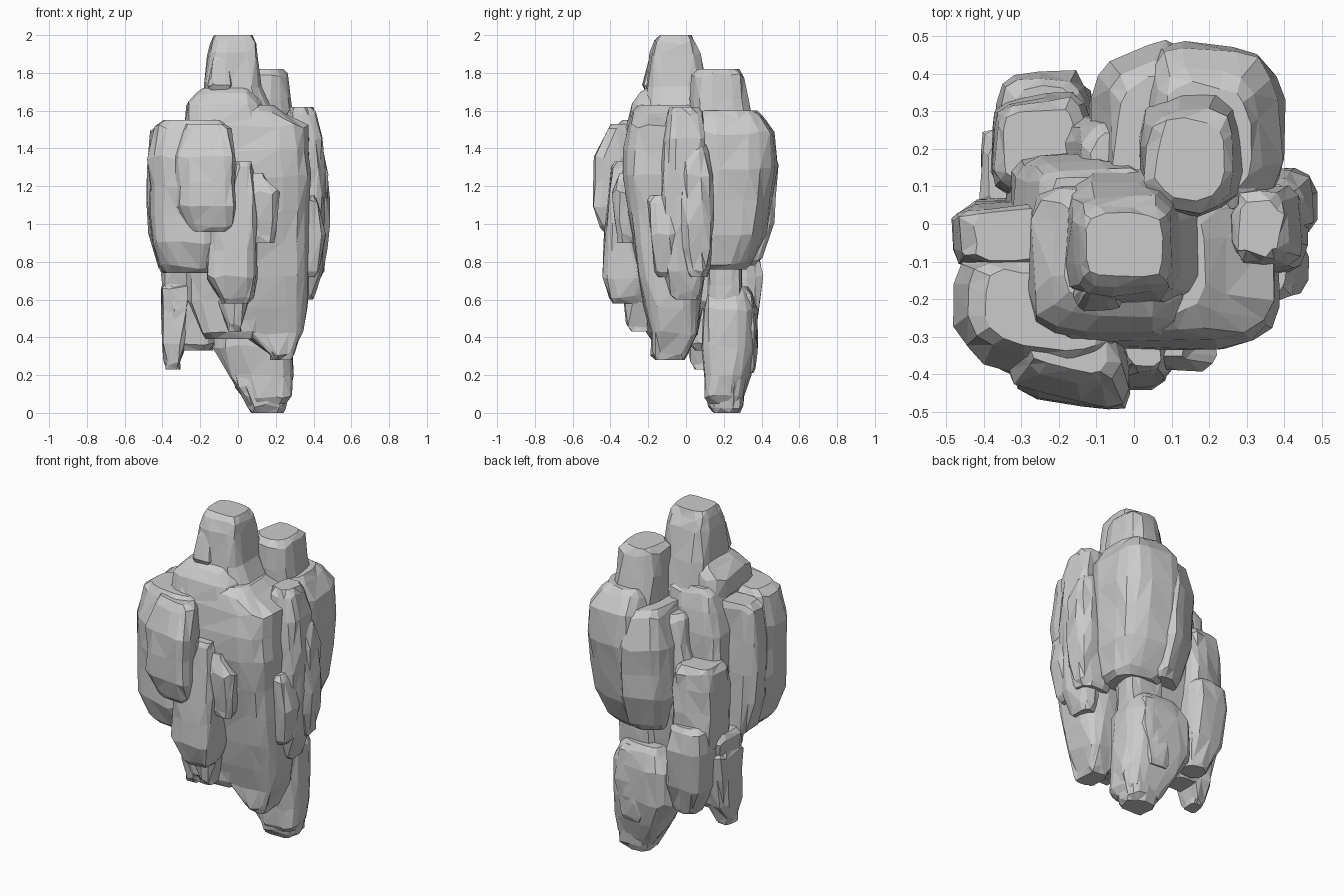
import bpy, bmesh, math, random

random.seed(4)


def rock(name, *rings, sides=14, power=4.0, rough=0.009, skew=0.0):
    """Faceted boulder lofted through rounded-box rings (z, x0, x1, y0, y1).
    skew slides y along x so a face can run diagonally."""
    full = []
    # Add in-between rings, then close both ends with small bevel rings
    for a, b in zip(rings, rings[1:]):
        n = max(1, round((b[0] - a[0]) / 0.16))
        full += [[p + (q - p) * i / n for p, q in zip(a, b)] for i in range(n)]
    full.append(list(rings[-1]))

    def inset(r, k):
        z, x0, x1, y0, y1 = r
        cx, cy = (x0 + x1) / 2, (y0 + y1) / 2
        return [z, cx + (x0 - cx) * k, cx + (x1 - cx) * k,
                cy + (y0 - cy) * k, cy + (y1 - cy) * k]

    lo, hi = list(full[0]), list(full[-1])
    bev = min(0.035, (hi[0] - lo[0]) * 0.2)
    full[0][0] += bev
    full[-1][0] -= bev
    full = [inset(lo, 0.78)] + full + [inset(hi, 0.78)]

    bm = bmesh.new()
    loops = []
    turn = random.uniform(-0.1, 0.1)
    for k, (z, x0, x1, y0, y1) in enumerate(full):
        loop = []
        end = k in (0, len(full) - 1)
        for i in range(sides):
            t = 2 * math.pi * (i + 0.5) / sides + turn
            c, s = math.cos(t), math.sin(t)
            u = math.copysign(abs(c) ** (2 / power), c) * (x1 - x0) / 2
            v = math.copysign(abs(s) ** (2 / power), s) * (y1 - y0) / 2
            j = [random.uniform(-rough, rough) for _ in range(3)]
            loop.append(bm.verts.new((
                (x0 + x1) / 2 + u + j[0],
                (y0 + y1) / 2 + v + skew * u + j[1],
                z + (0 if end else j[2] * 1.5))))
        loops.append(loop)
    for a, b in zip(loops, loops[1:]):
        for i in range(sides):
            k = (i + 1) % sides
            bm.faces.new((a[i], a[k], b[k], b[i]))
    bm.faces.new(loops[0][::-1])
    bm.faces.new(loops[-1])
    bmesh.ops.triangulate(bm, faces=[f for f in bm.faces if len(f.verts) == 4])
    bmesh.ops.recalc_face_normals(bm, faces=bm.faces)
    me = bpy.data.meshes.new(name)
    bm.to_mesh(me)
    bm.free()
    ob = bpy.data.objects.new(name, me)
    bpy.context.collection.objects.link(ob)
    return ob


# Central mass and summit
rock("main_body",
     (0.28, 0.16, 0.30, -0.18, 0.01), (0.42, 0.02, 0.34, -0.19, 0.06),
     (0.72, -0.22, 0.38, -0.26, 0.10), (1.25, -0.30, 0.39, -0.34, 0.12),
     (1.52, -0.28, 0.37, -0.32, 0.11), (1.63, -0.26, 0.24, -0.29, 0.10), sides=18)
rock("body_underside", (0.39, -0.20, 0.14, -0.21, 0.06),
     (0.60, -0.27, 0.20, -0.23, 0.10), (0.85, -0.28, 0.2, -0.25, 0.12))
rock("shoulder_ledge", (1.50, -0.28, 0.16, -0.31, 0.12),
     (1.64, -0.27, 0.13, -0.29, 0.10), (1.72, -0.22, 0.11, -0.25, 0.09))
rock("summit", (1.50, -0.19, 0.22, -0.23, 0.15), (1.72, -0.18, 0.13, -0.21, 0.11),
     (1.90, -0.16, 0.105, -0.19, 0.08), (2.00, -0.15, 0.10, -0.17, 0.05), power=3.5)
rock("summit_chip", (1.70, -0.16, -0.03, -0.23, -0.1), (1.89, -0.14, -0.05, -0.20, -0.1),
     sides=12, rough=0.004)

# Front left slabs, with the outer corner cut diagonally
rock("front_left_block", (0.74, -0.42, -0.10, -0.36, -0.05), (0.90, -0.46, -0.04, -0.41, -0.05),
     (1.35, -0.48, -0.02, -0.41, -0.07), (1.55, -0.44, -0.05, -0.36, -0.10),
     sides=16, power=2.9, skew=-0.15)
rock("front_slab", (0.96, -0.29, -0.02, -0.45, -0.27), (1.10, -0.33, -0.01, -0.485, -0.27),
     (1.35, -0.34, -0.01, -0.475, -0.25), (1.53, -0.31, -0.04, -0.41, -0.23),
     power=3.2, skew=-0.2)
rock("front_lower_slab", (0.58, -0.11, 0.08, -0.41, -0.20), (0.72, -0.17, 0.10, -0.44, -0.2),
     (1.00, -0.15, 0.10, -0.43, -0.25), (1.33, -0.03, 0.08, -0.39, -0.28))
rock("front_drip", (0.43, -0.06, 0.02, -0.31, -0.15), (0.62, -0.10, 0.05, -0.33, -0.15), sides=10)
rock("front_flake", (0.90, 0.08, 0.20, -0.37, -0.26), (1.17, 0.07, 0.22, -0.39, -0.26),
     (1.27, 0.05, 0.15, -0.37, -0.26), sides=12)

# Left side slabs
rock("left_block", (0.74, -0.43, -0.15, -0.12, 0.08), (0.95, -0.47, -0.15, -0.13, 0.07),
     (1.30, -0.49, -0.15, -0.12, 0.05), (1.52, -0.46, -0.15, -0.11, 0.05))
rock("left_upper_ledge", (0.90, -0.34, 0.0, -0.05, 0.20), (1.35, -0.32, 0.02, -0.05, 0.18),
     (1.60, -0.26, 0.04, -0.05, 0.15))

# Right side slabs
rock("right_column", (0.60, 0.30, 0.41, -0.08, 0.08), (0.76, 0.28, 0.44, -0.12, 0.10),
     (1.15, 0.25, 0.46, -0.14, 0.10), (1.45, 0.25, 0.45, -0.12, 0.10),
     (1.62, 0.26, 0.41, -0.10, 0.08), power=3.2)
rock("right_front_slab", (0.72, 0.25, 0.43, -0.17, -0.04), (0.95, 0.25, 0.47, -0.19, -0.04),
     (1.15, 0.25, 0.43, -0.2, -0.04), sides=12)
rock("right_back_slab", (0.72, 0.25, 0.46, 0.0, 0.12), (1.00, 0.25, 0.485, -0.04, 0.15),
     (1.25, 0.25, 0.48, -0.04, 0.14), (1.42, 0.25, 0.45, -0.02, 0.12), sides=12, power=3.2)

# Back right boulder with its knob, and the ridge merging into it
rock("back_right_boulder", (0.76, 0.04, 0.34, 0.06, 0.34), (0.95, 0.02, 0.38, 0.04, 0.42),
     (1.30, 0.02, 0.40, 0.04, 0.48), (1.48, 0.03, 0.39, 0.04, 0.47),
     (1.60, 0.05, 0.34, 0.05, 0.41), sides=16, power=3.2, skew=-0.12)
rock("back_right_knob", (1.45, 0.02, 0.30, 0.03, 0.36), (1.65, 0.02, 0.28, 0.02, 0.33),
     (1.82, 0.03, 0.27, 0.03, 0.31), power=2.9)
rock("back_ridge", (0.78, -0.08, 0.13, 0.10, 0.38), (1.00, -0.12, 0.13, 0.10, 0.44),
     (1.30, -0.11, 0.13, 0.10, 0.47), (1.51, -0.07, 0.12, 0.05, 0.42), skew=0.4)
rock("back_core", (0.55, -0.20, 0.20, 0.0, 0.26), (1.00, -0.22, 0.2, 0.0, 0.30),
     (1.46, -0.14, 0.12, 0.0, 0.28))

# Back left column and hanging leg
rock("back_left_column", (0.70, -0.37, -0.12, 0.08, 0.34), (0.95, -0.38, -0.12, 0.08, 0.34),
     (1.21, -0.37, -0.13, 0.10, 0.33), skew=0.12)
rock("back_left_lump", (0.33, -0.28, -0.12, 0.18, 0.34), (0.50, -0.34, -0.10, 0.12, 0.38),
     (0.72, -0.37, -0.11, 0.11, 0.41), (0.87, -0.35, -0.12, 0.12, 0.39), power=3.4)
rock("left_leg", (0.33, -0.36, -0.13, 0.02, 0.2), (0.55, -0.39, -0.15, 0.01, 0.24),
     (0.80, -0.41, -0.16, 0.0, 0.26), sides=12)
rock("left_leg_tip", (0.23, -0.39, -0.30, 0.03, 0.16), (0.36, -0.40, -0.27, 0.01, 0.21),
     (0.70, -0.41, -0.22, 0.01, 0.26), sides=12)

# Foot boulder
rock("foot", (0.05, 0.02, 0.28, 0.10, 0.31), (0.20, -0.05, 0.29, 0.10, 0.34),
     (0.35, -0.13, 0.29, 0.09, 0.38), (0.55, -0.12, 0.28, 0.09, 0.38),
     (0.67, -0.07, 0.24, 0.12, 0.35), sides=16, power=3.2, skew=-0.1)
rock("foot_toe", (0.00, 0.05, 0.26, 0.12, 0.30), (0.14, -0.01, 0.28, 0.11, 0.31),
     (0.30, -0.05, 0.28, 0.12, 0.32), power=3)
rock("foot_side_slab", (0.21, 0.04, 0.20, 0.25, 0.37), (0.45, 0.0, 0.24, 0.2, 0.38),
     (0.65, 0.0, 0.22, 0.18, 0.36), sides=12, power=3)
rock("foot_neck", (0.50, 0.02, 0.25, 0.12, 0.30), (0.85, 0.02, 0.26, 0.12, 0.30), sides=12)
